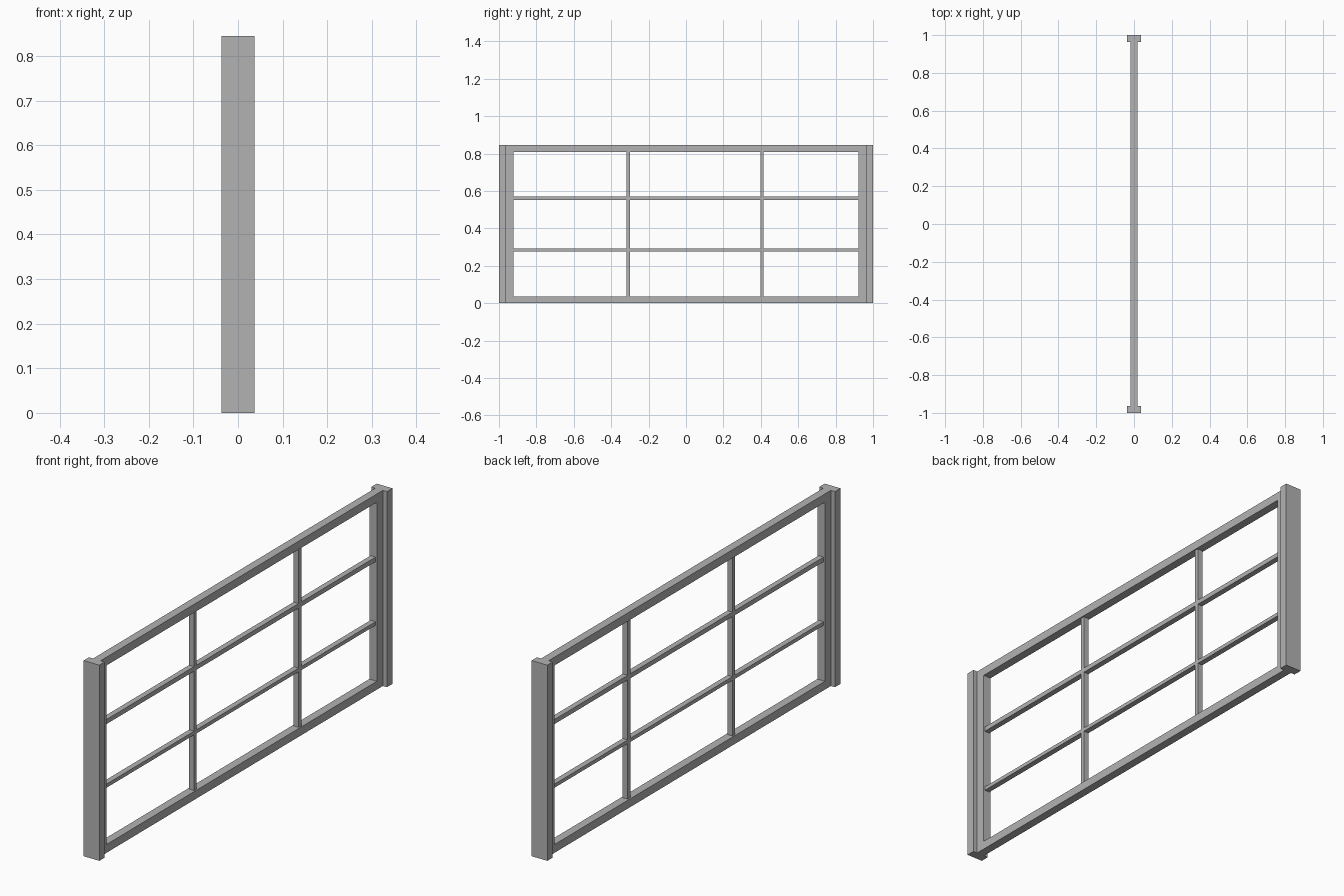
import bpy

if "Cube" in bpy.data.objects:
    bpy.data.objects.remove(bpy.data.objects["Cube"])

grey = bpy.data.materials.new("grey_paint")
grey.diffuse_color = (0.45, 0.45, 0.45, 1)
grey.use_nodes = True
grey.node_tree.nodes["Principled BSDF"].inputs["Base Color"].default_value = grey.diffuse_color

HEIGHT = 0.845       # overall height
STILE_IN = 0.922     # inner face of the side stiles
POST_IN = 0.963      # inner face of the end posts
RAIL = 0.036         # rail height
FRAME_X = 0.018      # half depth of the sash frame
BAR_X = 0.012        # half depth of the glazing bars


def box(name, half_x, y0, y1, z0, z1):
    """Box centred on x = 0 spanning the given y and z ranges."""
    bpy.ops.mesh.primitive_cube_add(size=1, location=(0, (y0 + y1) / 2, (z0 + z1) / 2))
    ob = bpy.context.object
    ob.name = name
    ob.scale = (2 * half_x, y1 - y0, z1 - z0)
    bpy.ops.object.transform_apply(location=False, rotation=False, scale=True)
    ob.data.materials.append(grey)
    return ob


# End posts and the side stiles next to them
for side, label in ((-1, "front"), (1, "back")):
    box(label + "_post", 0.0375, *sorted((side * POST_IN, side * 1.0)), 0, HEIGHT)
    box(label + "_stile", FRAME_X, *sorted((side * STILE_IN, side * POST_IN)), 0, HEIGHT)

# Top and bottom rails
box("bottom_rail", FRAME_X, -STILE_IN, STILE_IN, 0, RAIL)
box("top_rail", FRAME_X, -STILE_IN, STILE_IN, HEIGHT - RAIL, HEIGHT)

# Horizontal glazing bars
for name, z0, z1 in (("lower_bar", 0.276, 0.292), ("upper_bar", 0.551, 0.571)):
    box(name, BAR_X, -STILE_IN, STILE_IN, z0, z1)

# Upright glazing bars, split between the horizontal ones
for label, y0, y1 in (("front", -0.317, -0.300), ("back", 0.397, 0.415)):
    for i, (z0, z1) in enumerate(((RAIL, 0.276), (0.292, 0.551), (0.571, HEIGHT - RAIL))):
        box(f"{label}_upright_bar_{i + 1}", BAR_X, y0, y1, z0, z1)
